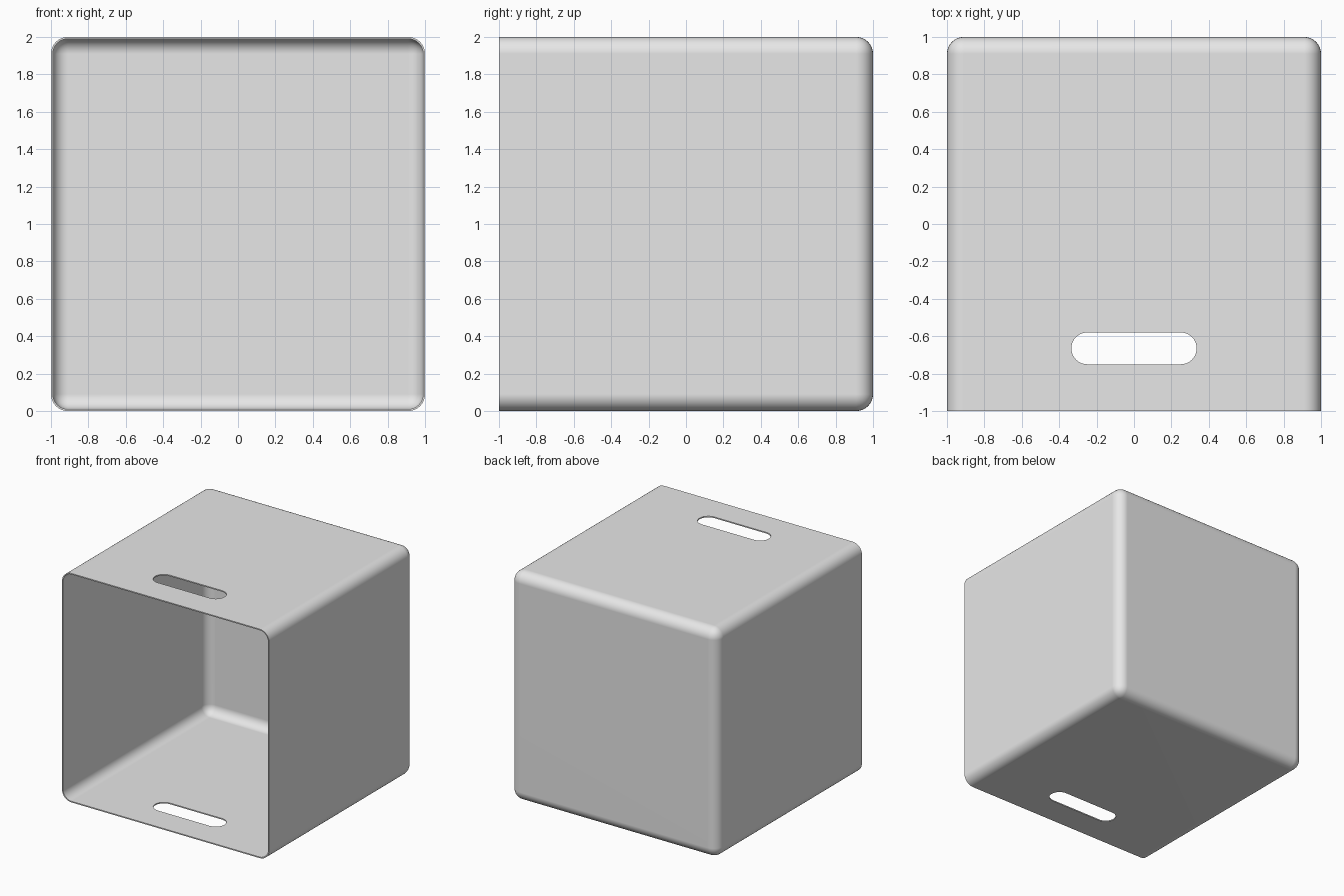
import bpy, bmesh, math

SIZE, RADIUS, WALL = 2.0, 0.09, 0.01
SLOT_HALF, SLOT_R, SLOT_Y = 0.335, 0.085, -0.665

if "Cube" in bpy.data.objects:
    bpy.data.objects.remove(bpy.data.objects["Cube"], do_unlink=True)

grey = bpy.data.materials.new("plain grey")
grey.use_nodes = True
grey.diffuse_color = (0.8, 0.8, 0.8, 1)
grey.node_tree.nodes["Principled BSDF"].inputs["Base Color"].default_value = (0.8, 0.8, 0.8, 1)


def make_object(name, bm):
    mesh = bpy.data.meshes.new(name)
    bm.to_mesh(mesh)
    bm.free()
    mesh.materials.append(grey)
    obj = bpy.data.objects.new(name, mesh)
    bpy.context.collection.objects.link(obj)
    return obj


# Box shell: open front, all other edges rounded
bm = bmesh.new()
bmesh.ops.create_cube(bm, size=SIZE)
bmesh.ops.translate(bm, verts=bm.verts, vec=(0, 0, SIZE / 2))
front = [f for f in bm.faces if f.normal.y < -0.9]
bmesh.ops.delete(bm, geom=front, context='FACES_ONLY')
rounded = [e for e in bm.edges if not e.is_boundary]
bmesh.ops.bevel(bm, geom=rounded, offset=RADIUS, segments=8, profile=0.5, affect='EDGES')
box = make_object("box_shell", bm)

# Slot cutter: a capsule-shaped prism through top and bottom
bm = bmesh.new()
outline = []
steps = 20
for side, start in ((1, -math.pi / 2), (-1, math.pi / 2)):
    for i in range(steps + 1):
        a = start + math.pi * i / steps
        x = side * (SLOT_HALF - SLOT_R) + SLOT_R * math.cos(a)
        outline.append(bm.verts.new((x, SLOT_Y + SLOT_R * math.sin(a), -1)))
base = bm.faces.new(outline)
top = bmesh.ops.extrude_face_region(bm, geom=[base])["geom"]
bmesh.ops.translate(bm, verts=[v for v in top if isinstance(v, bmesh.types.BMVert)],
                    vec=(0, 0, SIZE + 2))
bmesh.ops.recalc_face_normals(bm, faces=bm.faces)
cutter = make_object("slot_cutter", bm)
cutter.hide_render = True

# Give the shell its wall and cut the two hand slots
bpy.ops.object.select_all(action='DESELECT')
bpy.context.view_layer.objects.active = box
box.select_set(True)
wall = box.modifiers.new("wall", 'SOLIDIFY')
wall.thickness = WALL
wall.offset = -1
wall.use_even_offset = True
slots = box.modifiers.new("hand_slots", 'BOOLEAN')
slots.operation = 'DIFFERENCE'
slots.solver = 'EXACT'
slots.object = cutter
for name in ("wall", "hand_slots"):
    bpy.ops.object.modifier_apply(modifier=name)
bpy.data.objects.remove(cutter, do_unlink=True)

# Smooth corners with flat panels
bpy.ops.object.shade_smooth_by_angle(angle=math.radians(35))
normals = box.modifiers.new("flat_panels", 'WEIGHTED_NORMAL')
normals.keep_sharp = True
